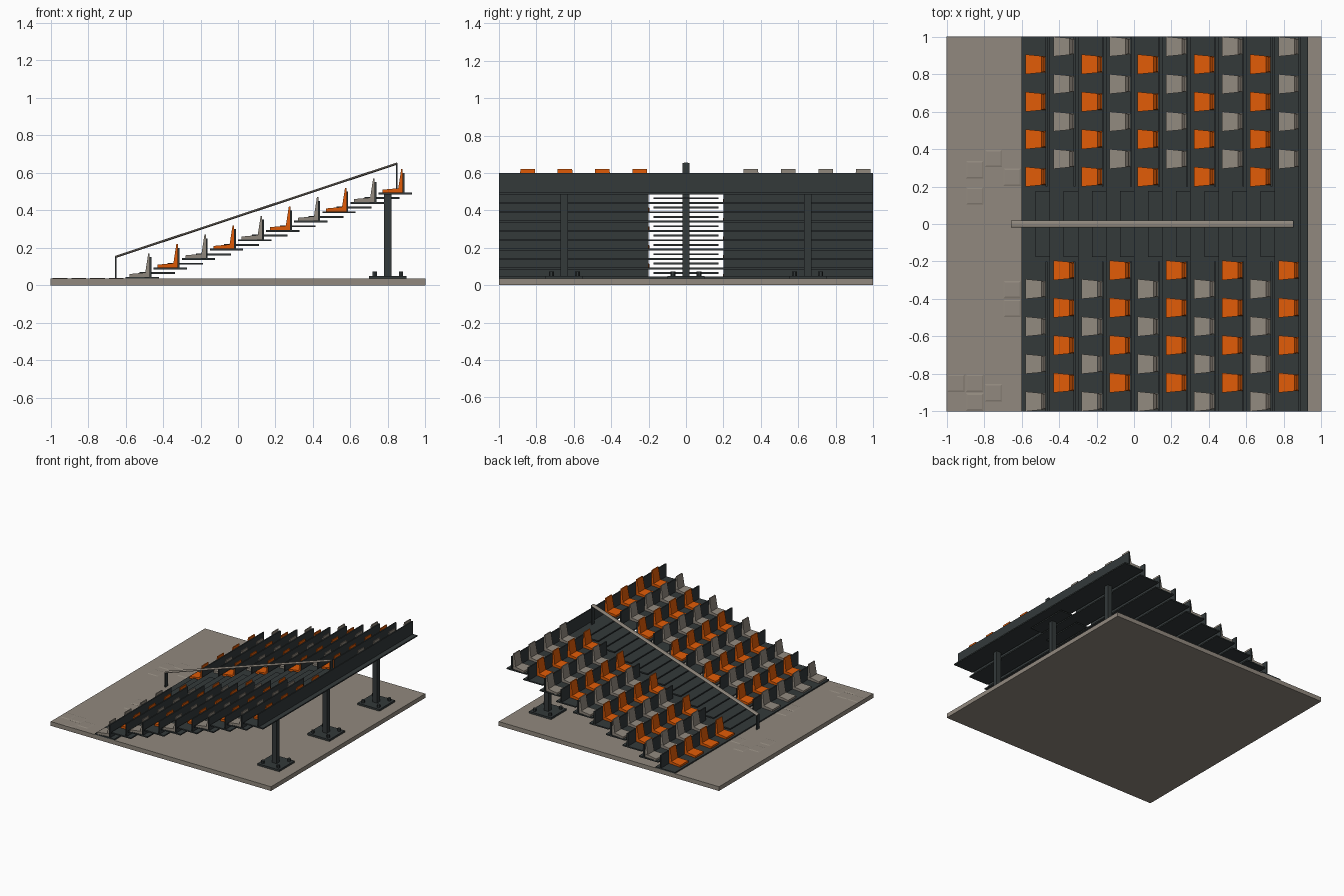
import bpy, bmesh, math
from mathutils import Vector, Matrix

if "Cube" in bpy.data.objects:
    bpy.data.objects.remove(bpy.data.objects["Cube"])


def material(name, rgb):
    m = bpy.data.materials.new(name)
    m.diffuse_color = (*rgb, 1)
    m.use_nodes = True
    m.node_tree.nodes["Principled BSDF"].inputs["Base Color"].default_value = m.diffuse_color
    return m


STONE = material("warm grey", (0.285, 0.25, 0.21))
DARK = material("dark slate", (0.033, 0.041, 0.042))
ORANGE = material("orange", (0.75, 0.105, 0.002))


def finish(bm, name, mat):
    bmesh.ops.recalc_face_normals(bm, faces=bm.faces)
    me = bpy.data.meshes.new(name)
    bm.to_mesh(me)
    bm.free()
    me.materials.append(mat)
    ob = bpy.data.objects.new(name, me)
    bpy.context.collection.objects.link(ob)
    return ob


def add_box(bm, x0, x1, y0, y1, z0, z1):
    mat = Matrix.Translation(((x0 + x1) / 2, (y0 + y1) / 2, (z0 + z1) / 2))
    mat = mat @ Matrix.Diagonal((x1 - x0, y1 - y0, z1 - z0, 1))
    return bmesh.ops.create_cube(bm, size=1, matrix=mat)["verts"]


def box(name, mat, *dims):
    bm = bmesh.new()
    add_box(bm, *dims)
    return finish(bm, name, mat)


# Ground slab and a few slightly raised pavers
box("base_slab", STONE, -1, 1, -1, 1, 0, 0.035)
bm = bmesh.new()
for px, py in [(-0.8, 0.3), (-0.9, 0.1), (-0.9, 0.24), (-0.7, 0.2), (-0.7, -0.4),
               (-0.7, -0.5), (-1, -0.9), (-0.9, -0.9), (-0.9, -1), (-0.8, -0.95)]:
    vs = add_box(bm, px, px + 0.1, py, py + 0.1, 0.034, 0.038)
    for v in vs:
        if v.co.z > 0.036:
            v.co.x += 0.012 if v.co.x < px + 0.05 else -0.012
            v.co.y += 0.012 if v.co.y < py + 0.05 else -0.012
finish(bm, "raised_pavers", STONE)


# Seat mesh: wedge-shaped pan plus tapered, leaning backrest
def seat_mesh(name, mat):
    bm = bmesh.new()
    for v in add_box(bm, 0.02, 0.128, -0.053, 0.053, 0.004, 0.03):
        if v.co.x > 0.08:
            v.co.y *= 0.8
        elif v.co.z > 0.02:
            v.co.z = 0.02
    for v in add_box(bm, 0.104, 0.128, -0.043, 0.043, 0.02, 0.13):
        if v.co.z > 0.1:
            v.co.y *= 0.9
            v.co.x = 0.121 if v.co.x < 0.115 else 0.129
    return finish_mesh(bm, name, mat)


def finish_mesh(bm, name, mat):
    bmesh.ops.recalc_face_normals(bm, faces=bm.faces)
    me = bpy.data.meshes.new(name)
    bm.to_mesh(me)
    bm.free()
    me.materials.append(mat)
    return me


seat_orange = seat_mesh("orange_seat", ORANGE)
seat_grey = seat_mesh("grey_seat", STONE)

# Ten rows: tread, back boards, aisle half step and seats
for i in range(10):
    x, z = -0.6 + 0.15 * i, 0.035 + 0.05 * i
    box(f"tread_{i}", DARK, x, x + 0.178, -1, 1, z, z + 0.01)
    spans = [(-1, 1)] if i == 9 else [(-1, -0.2), (0.2, 1)]
    for a, b in spans:
        box(f"back_board_{i}", DARK, x + 0.128, x + 0.138, a, b, z + 0.005, z + 0.115)
    if i < 9:
        box(f"half_step_{i}", DARK, x + 0.075, x + 0.263, -0.175, 0.175, z + 0.025, z + 0.035)
    for side in (-1, 1):
        first = (-0.947 if side < 0 else 0.252) + 0.1 * (i % 2)
        if side > 0 and i % 2:
            first -= 0.005
        grey = (side < 0) == (i % 2 == 0)
        for k in range(4):
            ob = bpy.data.objects.new("seat", seat_grey if grey else seat_orange)
            ob.location = (x, first + 0.2 * k, z + 0.005)
            bpy.context.collection.objects.link(ob)

# Support columns with bolted foot plates
for y in (-0.65, 0, 0.65):
    box("support_column", DARK, 0.78, 0.82, y - 0.02, y + 0.02, 0.035, 0.49)
    box("foot_plate", DARK, 0.70, 0.90, y - 0.1, y + 0.1, 0.034, 0.05)
    bm = bmesh.new()
    for sx in (-1, 1):
        for sy in (-1, 1):
            bmesh.ops.create_cone(bm, cap_ends=True, segments=6, radius1=0.013, radius2=0.013, depth=0.025,
                                  matrix=Matrix.Translation((0.8 + sx * 0.07, y + sy * 0.07, 0.06)))
    finish(bm, "foot_bolts", DARK)

# Aisle handrail: flattened tube on two posts
a, b = Vector((-0.655, 0, 0.151)), Vector((0.85, 0, 0.65))
d = b - a
bm = bmesh.new()
rot = Matrix.Rotation(math.atan2(d.x, d.z), 4, 'Y')
bmesh.ops.create_cone(bm, cap_ends=True, segments=16, radius1=1, radius2=1, depth=d.length,
                      matrix=Matrix.Translation((a + b) / 2) @ rot @ Matrix.Diagonal((0.006, 0.02, 1, 1)))
rail = finish(bm, "handrail", STONE)
for p in rail.data.polygons:
    p.use_smooth = len(p.vertices) == 4
box("lower_rail_post", DARK, -0.656, -0.647, -0.018, 0.018, 0.035, 0.153)
box("upper_rail_post", DARK, 0.843, 0.852, -0.018, 0.018, 0.49, 0.652)
